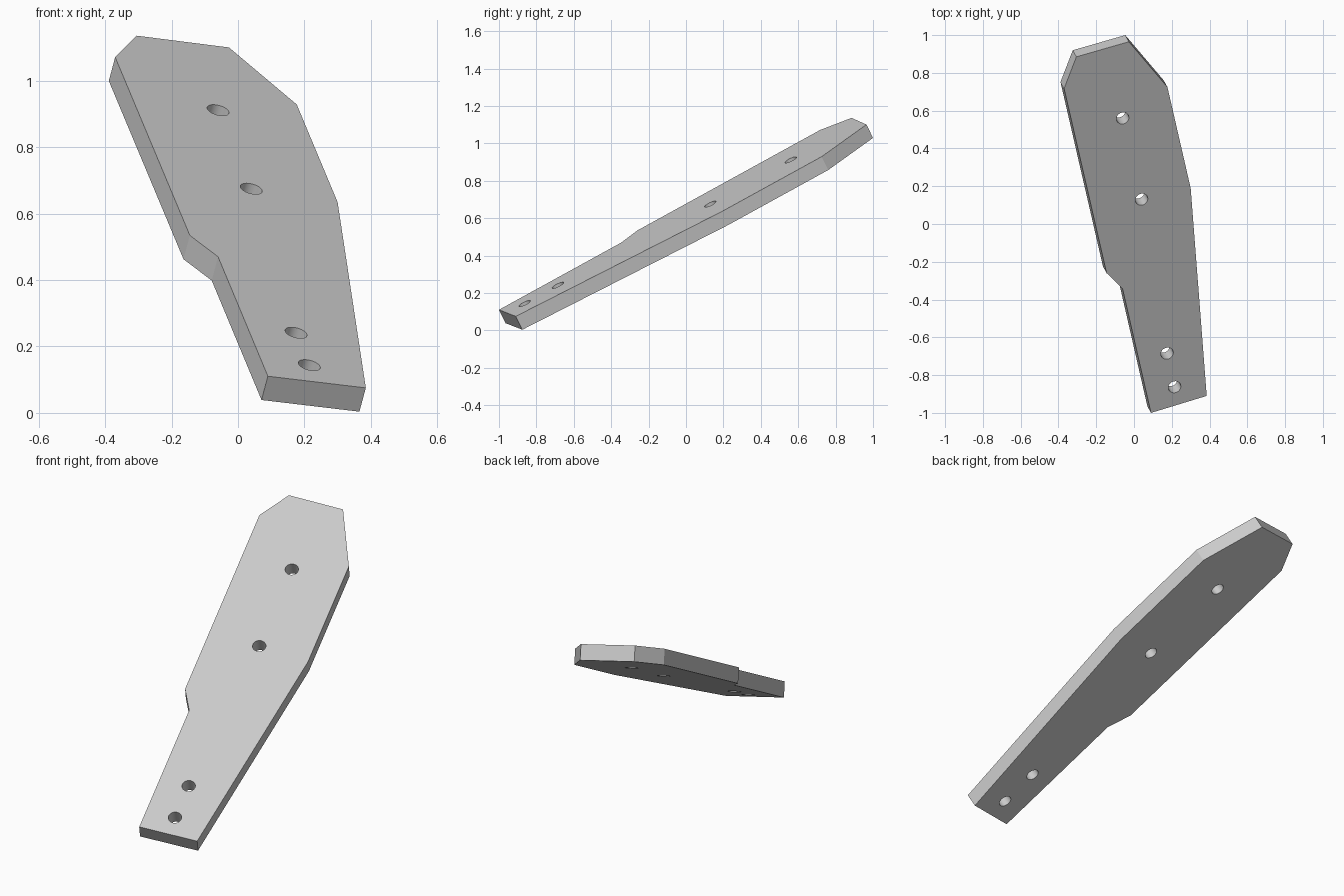
import bpy
import bmesh
from mathutils import Vector

cube = bpy.data.objects.get("Cube")
if cube:
    bpy.data.objects.remove(cube, do_unlink=True)

SLOPE_X, SLOPE_Y, HEIGHT = -0.268, 0.488, 0.6226
NORMAL = Vector((-SLOPE_X, -SLOPE_Y, 1)).normalized()
THICKNESS = 0.082
HOLE_RADIUS = 0.034


def on_plate(x, y):
    """Point on the tilted upper face above (x, y)."""
    return Vector((x, y, SLOPE_X * x + SLOPE_Y * y + HEIGHT))


grey = bpy.data.materials.new("plain grey")
grey.use_nodes = True
colour = (0.6, 0.6, 0.6, 1)
grey.diffuse_color = colour
grey.node_tree.nodes["Principled BSDF"].inputs["Base Color"].default_value = colour

# Plate: outline on the tilted plane, extruded along its normal
outline = [(0.09, -1.0), (0.385, -0.91), (0.30, 0.19), (0.177, 0.725), (-0.027, 0.965),
           (-0.305, 0.885), (-0.37, 0.717), (-0.145, -0.26), (-0.06, -0.345)]
bm = bmesh.new()
top = bm.faces.new([bm.verts.new(on_plate(x, y)) for x, y in outline])
extruded = bmesh.ops.extrude_face_region(bm, geom=[top])["geom"]
moved = [v for v in extruded if isinstance(v, bmesh.types.BMVert)]
bmesh.ops.translate(bm, verts=moved, vec=-NORMAL * THICKNESS)
bmesh.ops.recalc_face_normals(bm, faces=bm.faces)
mesh = bpy.data.meshes.new("mounting_plate")
bm.to_mesh(mesh)
bm.free()
mesh.materials.append(grey)
plate = bpy.data.objects.new("mounting_plate", mesh)
bpy.context.collection.objects.link(plate)

# Bolt holes: drilled square to the plate
for x, y in [(-0.06, 0.56), (0.04, 0.13), (0.175, -0.685), (0.215, -0.863)]:
    bpy.ops.mesh.primitive_cylinder_add(
        vertices=32, radius=HOLE_RADIUS, depth=THICKNESS * 3,
        location=on_plate(x, y) - NORMAL * THICKNESS / 2,
        rotation=NORMAL.to_track_quat("Z", "Y").to_euler())
    cutter = bpy.context.object
    cutter.name = "hole_cutter"
    cutter.hide_render = True
    cutter.data.materials.append(grey)
    drill = plate.modifiers.new("bolt_hole", "BOOLEAN")
    drill.operation = "DIFFERENCE"
    drill.solver = "EXACT"
    drill.object = cutter
    bpy.context.view_layer.objects.active = plate
    bpy.ops.object.modifier_apply(modifier=drill.name)
    bpy.data.objects.remove(cutter, do_unlink=True)

# Smooth hole walls, crisp plate edges
bpy.ops.object.select_all(action="DESELECT")
plate.select_set(True)
bpy.context.view_layer.objects.active = plate
bpy.ops.object.shade_smooth_by_angle(angle=0.25)
